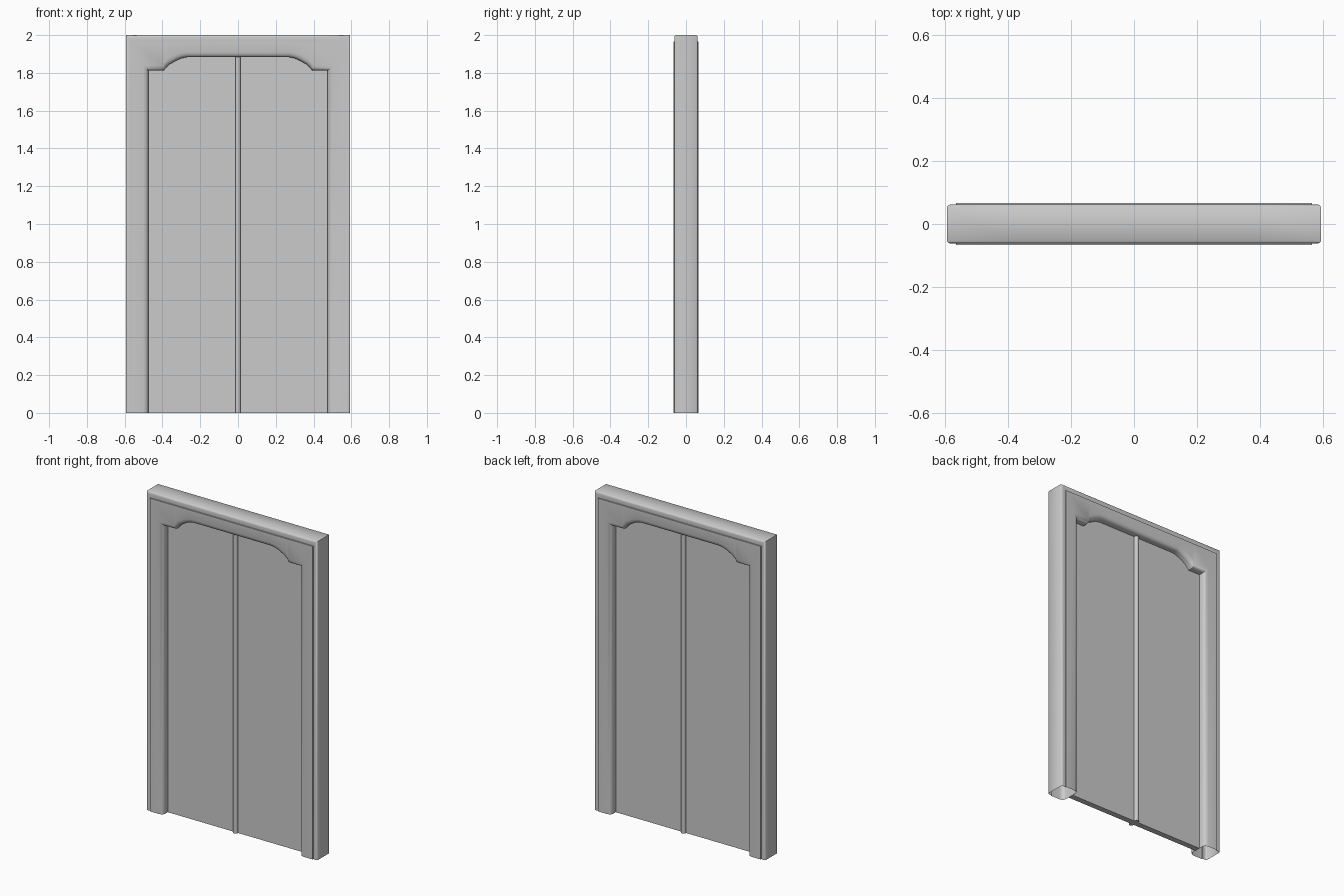
import bpy, bmesh, math

if "Cube" in bpy.data.objects:
    bpy.data.objects.remove(bpy.data.objects["Cube"])

# Right half of the arched opening: from the floor up to the flat of the arch
HALF = [(.475, 0), (.475, 1.812), (.394, 1.812), (.380, 1.829), (.362, 1.846),
        (.320, 1.869), (.297, 1.878), (.272, 1.883)]


def full(half):
    return half + [(-x, z) for x, z in reversed(half)]


def outer_ring(w, h):
    return full([(w, 0), (w, h)] + [(x, h) for x, z in HALF[2:]])


def opening_ring(d):
    pts = []
    for i, (x, z) in enumerate(HALF):
        dx = d if i < 2 else d * (.0, .5, .5, .4, .3, .1)[i - 2]
        pts.append((x + dx, z + d if i else 0))
    return full(pts)


def finish(name, bm, smooth=None):
    bmesh.ops.recalc_face_normals(bm, faces=bm.faces)
    me = bpy.data.meshes.new(name)
    bm.to_mesh(me)
    bm.free()
    ob = bpy.data.objects.new(name, me)
    bpy.context.collection.objects.link(ob)
    if smooth:
        bpy.ops.object.select_all(action='DESELECT')
        ob.select_set(True)
        bpy.context.view_layer.objects.active = ob
        bpy.ops.object.shade_smooth_by_angle(angle=math.radians(smooth))
    return ob


PANEL = .018

# Frame: moulded cross-section swept round jambs and header, hollow at the floor
half_section = [(opening_ring(0), PANEL), (opening_ring(0), .046),
                (opening_ring(.004), .056), (opening_ring(.012), .063),
                (opening_ring(.026), .067), (outer_ring(.565, 1.965), .067),
                (outer_ring(.565, 1.965), .060), (outer_ring(.583, 1.988), .062),
                (outer_ring(.590, 1.996), .060), (outer_ring(.594, 2.0), .055)]
section = [(r, -y) for r, y in half_section] + [(r, y) for r, y in reversed(half_section)]
bm = bmesh.new()
rows = [[bm.verts.new((x, y, z)) for x, z in ring] for ring, y in section]
for a, b in zip(rows, rows[1:]):
    for i in range(len(a) - 1):
        bm.faces.new((a[i], a[i + 1], b[i + 1], b[i]))
finish("door_frame", bm, 40)

# Door panel filling the arched opening
bm = bmesh.new()
face = bm.faces.new([bm.verts.new((x, -PANEL, z)) for x, z in full(HALF)])
new = bmesh.ops.extrude_face_region(bm, geom=[face], use_keep_orig=True)["geom"]
bmesh.ops.translate(bm, vec=(0, 2 * PANEL, 0),
                    verts=[g for g in new if isinstance(g, bmesh.types.BMVert)])
finish("door_panel", bm)


# Rounded cover strips over the centre seam, one on each side
for name, s in (("front_centre_strip", -1), ("back_centre_strip", 1)):
    bm = bmesh.new()
    prof = [(-.0135, PANEL), (-.0135, .028), (-.010, .033), (-.004, .036),
            (.004, .036), (.010, .033), (.0135, .028), (.0135, PANEL)]
    lo, hi = [[bm.verts.new((x, s * y, z)) for x, y in prof] for z in (0, 1.883)]
    for i in range(len(prof) - 1):
        bm.faces.new((lo[i], lo[i + 1], hi[i + 1], hi[i]))
    bm.faces.new(lo)
    finish(name, bm, 50)
